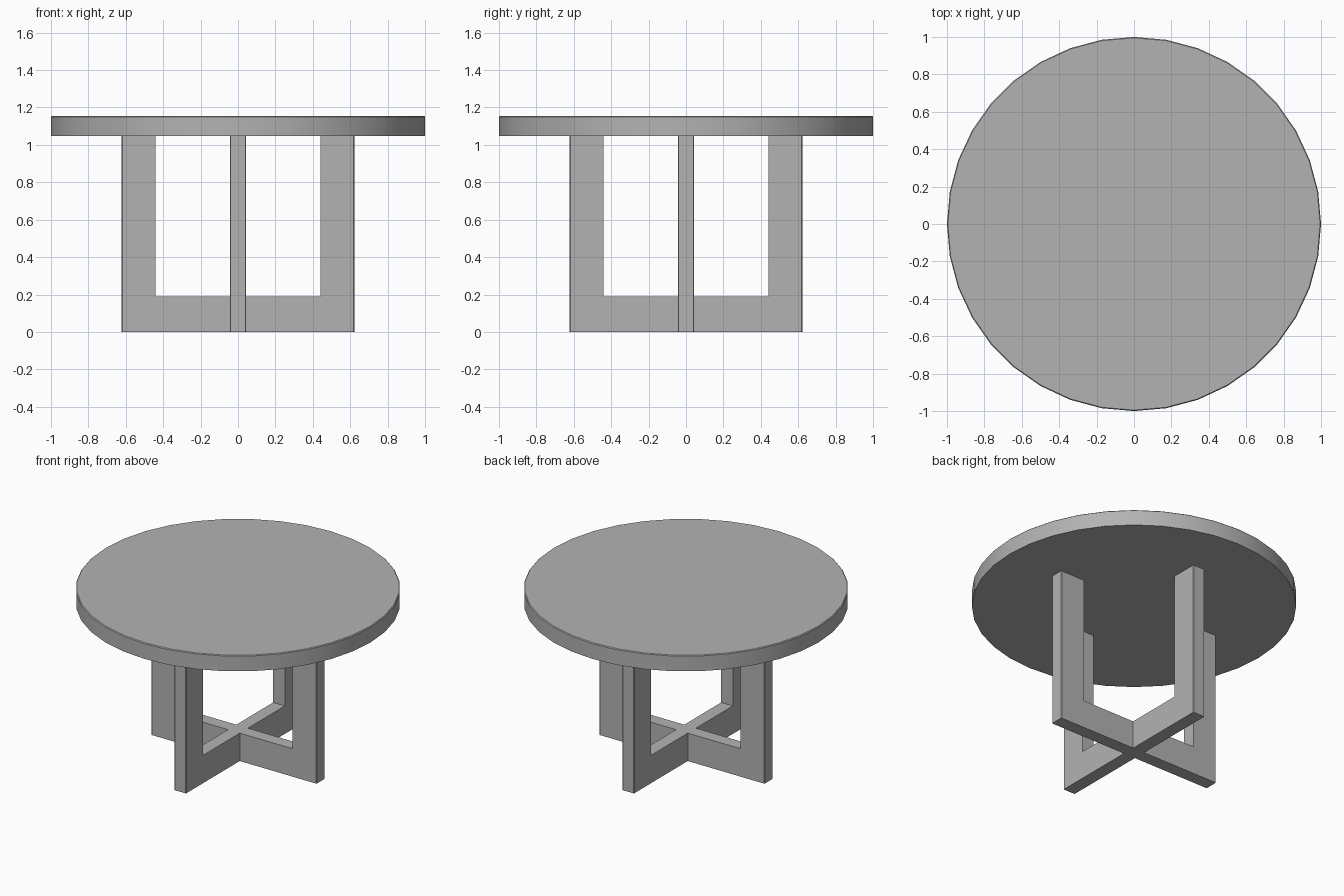
import bpy, bmesh
from mathutils import Vector

if "Cube" in bpy.data.objects:
    bpy.data.objects.remove(bpy.data.objects["Cube"])

HALF_T = 0.044      # half thickness of the frame boards
INNER, OUTER = 0.44, 0.622
BAR_H, TOP_Z, TOTAL_H = 0.19, 1.047, 1.155

grey = bpy.data.materials.new("dark_grey")
grey.diffuse_color = (0.45, 0.45, 0.45, 1)
grey.use_nodes = True
grey.node_tree.nodes["Principled BSDF"].inputs["Base Color"].default_value = grey.diffuse_color


def finish(name, bm, bevel, pick):
    """Bevel the picked edges and turn the bmesh into an object."""
    bmesh.ops.recalc_face_normals(bm, faces=bm.faces)
    bmesh.ops.bevel(bm, geom=[e for e in bm.edges if pick(e)], offset=bevel,
                    offset_type='OFFSET', segments=1, affect='EDGES', profile=0.5)
    mesh = bpy.data.meshes.new(name)
    bm.to_mesh(mesh)
    bm.free()
    mesh.materials.append(grey)
    obj = bpy.data.objects.new(name, mesh)
    bpy.context.collection.objects.link(obj)
    return obj


def push(bm, face, offset):
    new = bmesh.ops.extrude_discrete_faces(bm, faces=[face])["faces"][0]
    bmesh.ops.translate(bm, verts=new.verts, vec=offset)
    return new


# Round table top, 36 sides, upper rim eased
bm = bmesh.new()
bmesh.ops.create_cone(bm, cap_ends=True, segments=36, radius1=1, radius2=1,
                      depth=TOTAL_H - TOP_Z)
bmesh.ops.translate(bm, verts=bm.verts, vec=(0, 0, (TOTAL_H + TOP_Z) / 2))
top = finish("table_top", bm, 0.005,
             lambda e: all(v.co.z > TOTAL_H - 0.01 for v in e.verts))
bpy.context.view_layer.objects.active = top
top.select_set(True)
bpy.ops.object.shade_smooth_by_angle()

# Crossed base: hub, four floor bars, four uprights as one solid
bm = bmesh.new()
bmesh.ops.create_cube(bm, size=1)
for v in bm.verts:
    v.co = Vector((v.co.x * 2 * HALF_T, v.co.y * 2 * HALF_T, (v.co.z + 0.5) * BAR_H))
for d in (Vector((1, 0, 0)), Vector((-1, 0, 0)), Vector((0, 1, 0)), Vector((0, -1, 0))):
    side = max(bm.faces, key=lambda f: f.calc_center_median().dot(d))
    side = push(bm, side, d * (INNER - HALF_T))
    push(bm, side, d * (OUTER - INNER))
    pad = next(f for f in bm.faces
               if abs(f.calc_center_median().z - BAR_H) < 1e-4
               and f.calc_center_median().dot(d) > INNER)
    push(bm, pad, Vector((0, 0, TOP_Z - BAR_H)))
# ease only the outer upright edges
finish("cross_base", bm, 0.004,
       lambda e: abs(e.verts[0].co.z - e.verts[1].co.z) > 0.1
       and max(abs(e.verts[0].co.x), abs(e.verts[0].co.y)) > OUTER - 0.01)
